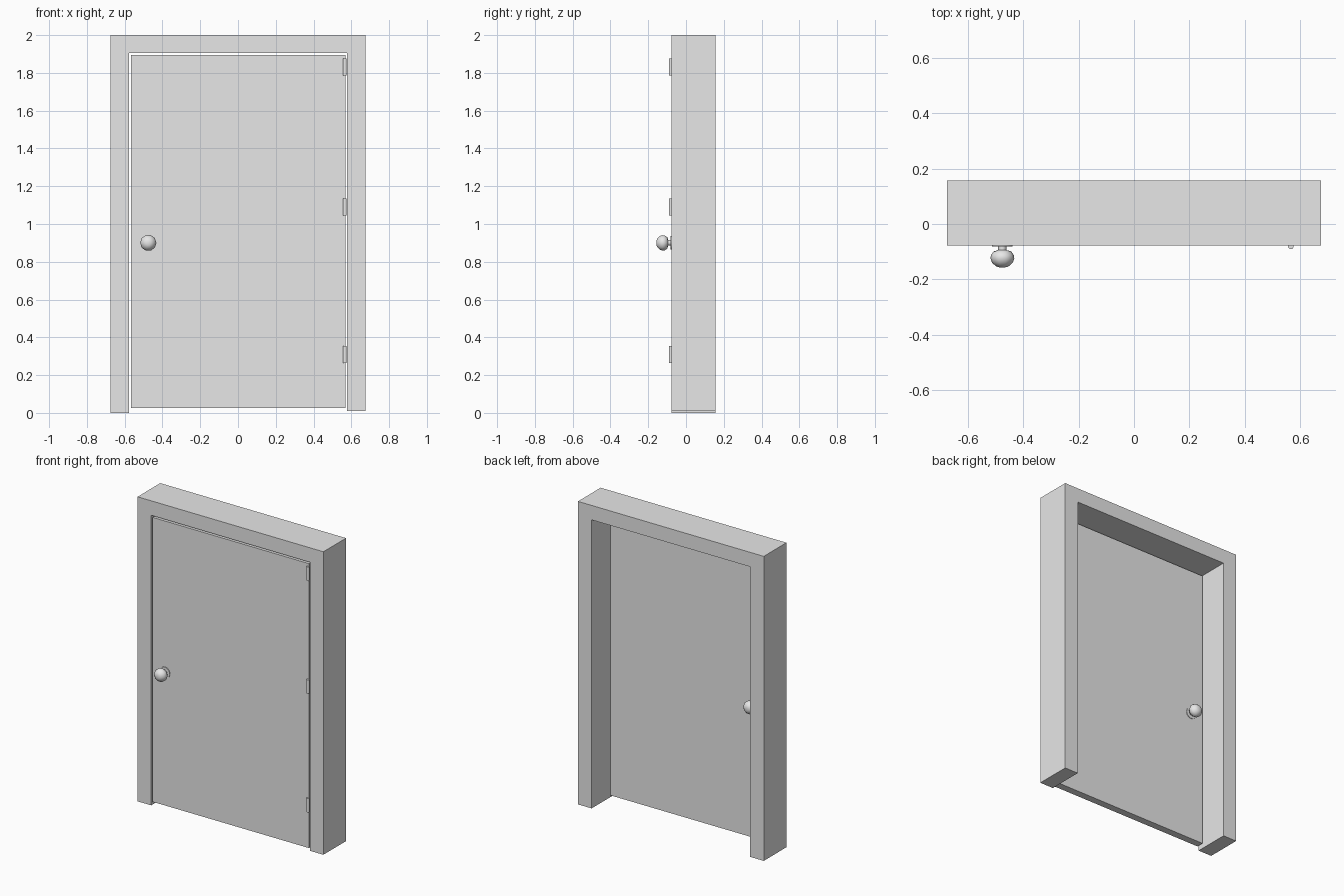
import bpy, bmesh, math
from mathutils import Matrix, Vector

cube = bpy.data.objects.get("Cube")
if cube:
    bpy.data.objects.remove(cube, do_unlink=True)

grey = bpy.data.materials.new("light_grey")
grey.use_nodes = True
grey.diffuse_color = (0.8, 0.8, 0.8, 1)
grey.node_tree.nodes["Principled BSDF"].inputs["Base Color"].default_value = (0.8, 0.8, 0.8, 1)

FRONT, BACK = -0.078, 0.157       # frame depth
DOOR_BACK = -0.03
KNOB_X, KNOB_Z = -0.475, 0.9


def finish(name, bm, smooth=False):
    bmesh.ops.recalc_face_normals(bm, faces=bm.faces)
    mesh = bpy.data.meshes.new(name)
    bm.to_mesh(mesh)
    bm.free()
    mesh.materials.append(grey)
    obj = bpy.data.objects.new(name, mesh)
    bpy.context.collection.objects.link(obj)
    if smooth:
        bpy.ops.object.select_all(action='DESELECT')
        obj.select_set(True)
        bpy.context.view_layer.objects.active = obj
        bpy.ops.object.shade_smooth_by_angle(angle=math.radians(50))
    return obj


def extruded_outline(name, outline, y0, y1):
    """Extrude an x-z outline from y0 to y1."""
    bm = bmesh.new()
    face = bm.faces.new([bm.verts.new((x, y0, z)) for x, z in outline])
    solid = bmesh.ops.extrude_face_region(bm, geom=[face])
    moved = [v for v in solid["geom"] if isinstance(v, bmesh.types.BMVert)]
    bmesh.ops.translate(bm, verts=moved, vec=(0, y1 - y0, 0))
    finish(name, bm)


def knob(name, base_y, direction):
    """Lathe a plate, stem and rounded grip around the y axis."""
    profile = [(0, 0), (0.037, 0), (0.037, 0.004), (0.015, 0.004), (0.015, 0.016),
               (0.032, 0.021), (0.041, 0.034), (0.043, 0.046), (0.038, 0.061),
               (0.024, 0.074), (0.013, 0.078), (0, 0.079)]
    bm = bmesh.new()
    verts = [bm.verts.new((r, d * direction, 0)) for r, d in profile]
    edges = [bm.edges.new(pair) for pair in zip(verts, verts[1:])]
    bmesh.ops.spin(bm, geom=verts + edges, cent=(0, 0, 0), axis=(0, 1, 0),
                   angle=math.tau, steps=10, use_merge=True)
    bmesh.ops.remove_doubles(bm, verts=bm.verts, dist=0.0005)
    obj = finish(name, bm, smooth=True)
    obj.location = (KNOB_X, base_y, KNOB_Z)


# Frame: two jambs and a head, the hinge jamb slightly shorter
extruded_outline("door_frame", [
    (-0.675, 0), (-0.576, 0), (-0.576, 1.905), (0.576, 1.905),
    (0.576, 0.01), (0.675, 0.01), (0.675, 2), (-0.675, 2)], FRONT, BACK)

# Door leaf, flush with the front of the frame
extruded_outline("door_panel", [
    (-0.566, 0.026), (0.57, 0.026), (0.57, 1.894), (-0.566, 1.894)], FRONT, DOOR_BACK)

# Knobs on both faces
knob("front_knob", FRONT, -1)
knob("back_knob", DOOR_BACK, 1)

# Hinge barrels
for label, z in (("lower", 0.31), ("middle", 1.09), ("upper", 1.83)):
    bm = bmesh.new()
    bmesh.ops.create_cone(bm, cap_ends=True, segments=10, radius1=0.01, radius2=0.01,
                          depth=0.09, matrix=Matrix.Translation(Vector((0.566, -0.081, z))))
    finish(label + "_hinge", bm, smooth=True)
